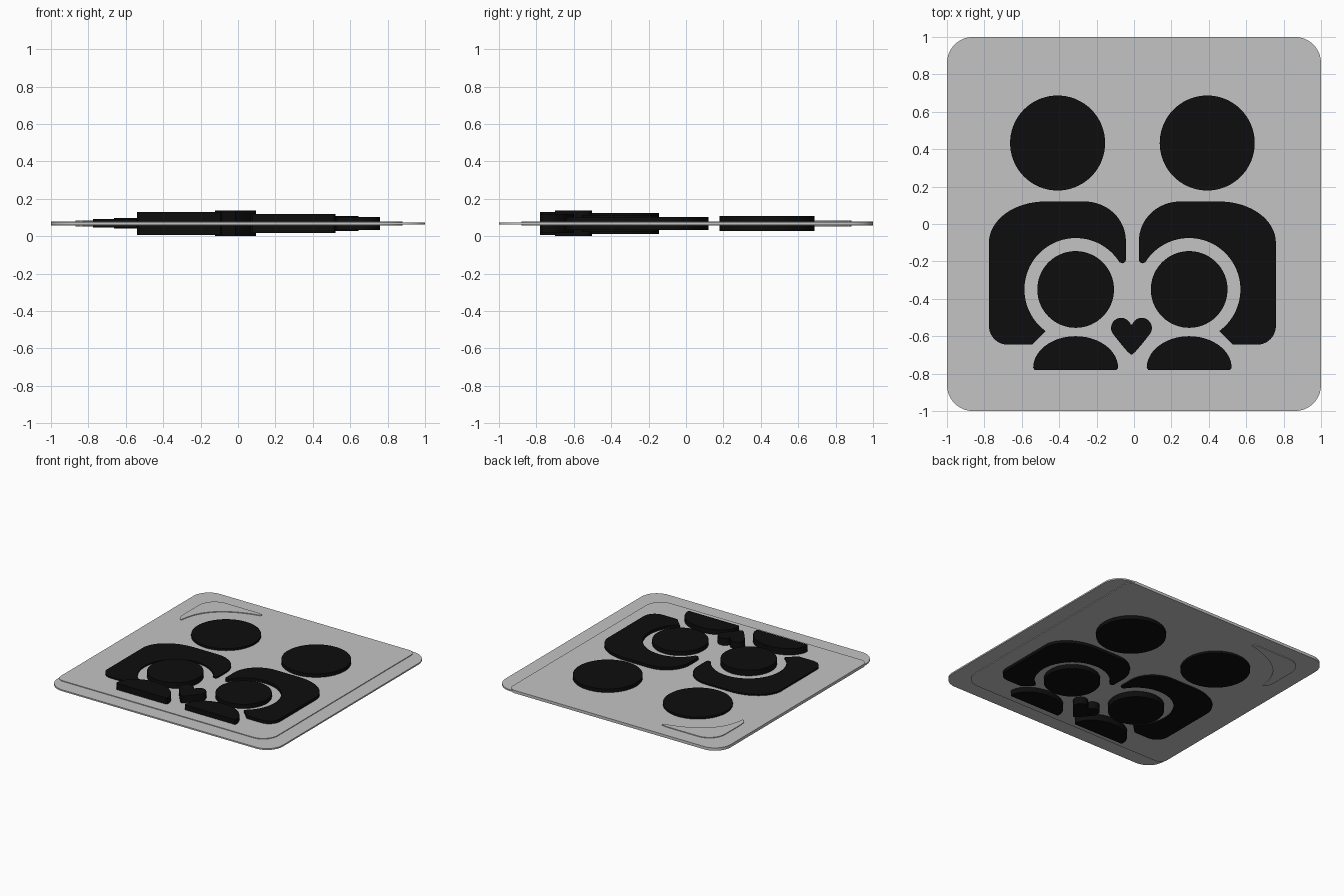
import bpy, bmesh
from math import sin, cos, radians

cube = bpy.data.objects.get("Cube")
if cube:
    bpy.data.objects.remove(cube, do_unlink=True)

MID_Z = 0.068    # plane of symmetry of every layer
STEP = MID_Z / 12  # each layer stands out a little further than the last
AXIS = -0.0085   # the figures mirror about this x


def material(name, value):
    m = bpy.data.materials.new(name)
    m.use_nodes = True
    color = (value, value, value, 1)
    m.diffuse_color = color
    m.node_tree.nodes["Principled BSDF"].inputs["Base Color"].default_value = color
    return m


GREY = material("light grey", 0.55)
BLACK = material("black", 0.004)


def arc(cx, cy, rx, ry, a0, a1, n=16):
    angles = [radians(a0 + (a1 - a0) * i / n) for i in range(n + 1)]
    return [(cx + rx * cos(a), cy + ry * sin(a)) for a in angles]


def bezier(p, c, q, n=16):
    ts = [i / n for i in range(n + 1)]
    return [tuple((1 - t) ** 2 * a + 2 * t * (1 - t) * b + t * t * d
                  for a, b, d in zip(p, c, q)) for t in ts]


def rounded_rect(x0, x1, y0, y1, r_sw, r_se, r_ne, r_nw):
    return (arc(x0 + r_sw, y0 + r_sw, r_sw, r_sw, 180, 270)
            + arc(x1 - r_se, y0 + r_se, r_se, r_se, 270, 360)
            + arc(x1 - r_ne, y1 - r_ne, r_ne, r_ne, 0, 90)
            + arc(x0 + r_nw, y1 - r_nw, r_nw, r_nw, 90, 180))


def slab(name, outline, level, mat):
    """Extrude a closed outline to both sides of the middle plane."""
    half = STEP * level
    bm = bmesh.new()
    face = bm.faces.new([bm.verts.new((x, y, MID_Z - half)) for x, y in outline])
    bmesh.ops.remove_doubles(bm, verts=bm.verts, dist=0.0005)
    out = bmesh.ops.extrude_face_region(bm, geom=list(bm.faces), use_keep_orig=True)
    top = [v for v in out["geom"] if isinstance(v, bmesh.types.BMVert)]
    bmesh.ops.translate(bm, verts=top, vec=(0, 0, 2 * half))
    bmesh.ops.recalc_face_normals(bm, faces=bm.faces)
    mesh = bpy.data.meshes.new(name)
    bm.to_mesh(mesh)
    bm.free()
    mesh.materials.append(mat)
    obj = bpy.data.objects.new(name, mesh)
    bpy.context.collection.objects.link(obj)
    bpy.ops.object.select_all(action='DESELECT')
    obj.select_set(True)
    bpy.context.view_layer.objects.active = obj
    bpy.ops.object.shade_smooth_by_angle(angle=radians(30))


def placed(outline, side):
    return [(AXIS + side * x, y) for x, y in outline]


# Backing plate, raised panel and corner highlight
slab("backing_plate", rounded_rect(-1, 1, -1, 1, .14, .14, .14, .14), 1, GREY)
slab("raised_panel", rounded_rect(-1, .88, -.88, 1, .06, .13, .06, .14), 2, GREY)
highlight = (bezier((-.40, .86), (-.805, .775), (-.83, .47))
             + bezier((-.85, .475), (-.87, .5), (-.87, .56), 6)
             + arc(-.73, .745, .14, .14, 180, 90)
             + bezier((-.48, .885), (-.42, .885), (-.40, .875), 6))
slab("corner_highlight", highlight, 3, GREY)

# Figure outlines, drawn once for the +x side
adult_body = (arc(.667, -.545, .1, .1, -90, 0)
              + arc(.467, -.10, .30, .22, 0, 90)
              + arc(.255, -.09, .22, .21, 90, 180)
              + arc(.055, -.19, .02, .02, 180, 270, 6)
              + arc(.3025, -.35, .275, .275, 148, -54, 48)
              + [(.5375, -.645)])
adult_head = arc(.4, .433, .254, .254, 0, 355, 71)
child_head = arc(.3035, -.35, .205, .205, 0, 355, 71)
child_body = (arc(.3035, -.77, .227, .17, 0, 180, 40)
              + [(.085, -.78), (.522, -.78)])

# Both sides, each part on its own level
for name, outline, right_level, left_level in (
        ("adult_body", adult_body, 4, 6),
        ("adult_head", adult_head, 5, 7),
        ("child_head", child_head, 10, 8),
        ("child_body", child_body, 11, 9)):
    slab("right_" + name, placed(outline, -1), right_level, BLACK)
    slab("left_" + name, placed(outline, 1), left_level, BLACK)

# Heart between the children
half_heart = (arc(.055, -.556, .054, .054, 160, -35, 24)
              + [(.06, -.637), (.02, -.684)])
heart = ([(0, -.538)] + half_heart + [(0, -.7)]
         + [(-x, y) for x, y in reversed(half_heart)])
slab("heart", [(x - .0135, y) for x, y in heart], 12, BLACK)
